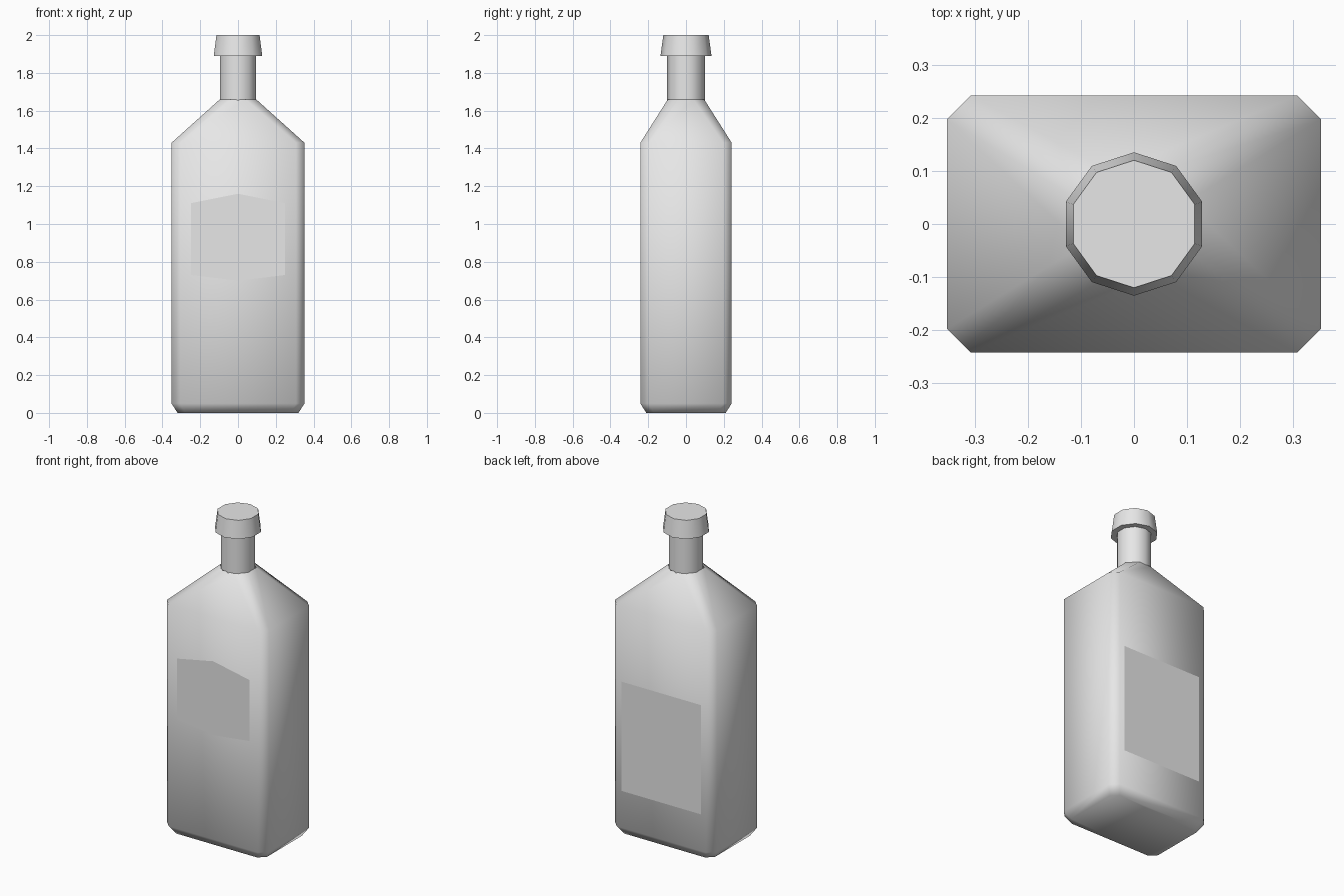
import bpy, bmesh, math

cube = bpy.data.objects.get("Cube")
if cube:
    bpy.data.objects.remove(cube, do_unlink=True)

grey = bpy.data.materials.new("plain grey")
grey.use_nodes = True
grey.diffuse_color = (0.8, 0.8, 0.8, 1)
grey.node_tree.nodes["Principled BSDF"].inputs["Base Color"].default_value = (0.8, 0.8, 0.8, 1)


def chamfered(hx, hy, c, z):
    """Rectangle outline with cut corners, counter-clockwise."""
    return [(hx, c - hy, z), (hx, hy - c, z), (hx - c, hy, z), (c - hx, hy, z),
            (-hx, hy - c, z), (-hx, c - hy, z), (c - hx, -hy, z), (hx - c, -hy, z)]


def decagon(r, z):
    """Ten-sided outline with a corner pointing to the back."""
    angles = [math.pi / 2 + math.tau * i / 10 for i in range(10)]
    return [(r * math.cos(a), r * math.sin(a), z) for a in angles]


def finish(name, bm, smooth_angle):
    mesh = bpy.data.meshes.new(name)
    bm.to_mesh(mesh)
    bm.free()
    mesh.materials.append(grey)
    obj = bpy.data.objects.new(name, mesh)
    bpy.context.collection.objects.link(obj)
    bpy.ops.object.select_all(action="DESELECT")
    obj.select_set(True)
    bpy.context.view_layer.objects.active = obj
    if smooth_angle:
        bpy.ops.object.shade_smooth_by_angle(angle=math.radians(smooth_angle))
    return obj


def loft(name, rings, smooth_angle, bottom=True, top=True):
    bm = bmesh.new()
    loops = [[bm.verts.new(p) for p in ring] for ring in rings]
    n = len(loops[0])
    for low, high in zip(loops, loops[1:]):
        for i in range(n):
            j = (i + 1) % n
            bm.faces.new((low[i], low[j], high[j], high[i]))
    if bottom:
        bm.faces.new(loops[0][::-1])
    if top:
        bm.faces.new(loops[-1])
    return finish(name, bm, smooth_angle)


def label(name, points, y):
    bm = bmesh.new()
    bm.faces.new([bm.verts.new((x, y, z)) for x, z in points])
    return finish(name, bm, 0)


# Body: bevelled foot, straight sides and sloping shoulders, open under the neck
loft("bottle_body", [
    chamfered(0.32, 0.21, 0.04, 0),
    chamfered(0.352, 0.242, 0.045, 0.05),
    chamfered(0.352, 0.242, 0.045, 1.43),
    chamfered(0.096, 0.096, 0.056, 1.66),
], 180, top=False)

# Neck and flared stopper
loft("neck", [decagon(0.1, 1.655), decagon(0.1, 1.9)], 40)
loft("cap", [decagon(0.135, 1.89), decagon(0.12, 2.0)], 40)

# Front label with pointed top and bottom, and plain back label
label("front_label", [(-0.25, 0.73), (0, 0.7), (0.25, 0.73),
                      (0.25, 1.11), (0, 1.16), (-0.25, 1.11)], -0.244)
label("back_label", [(0.275, 0.28), (-0.275, 0.28), (-0.275, 0.96), (0.275, 0.96)], 0.244)
